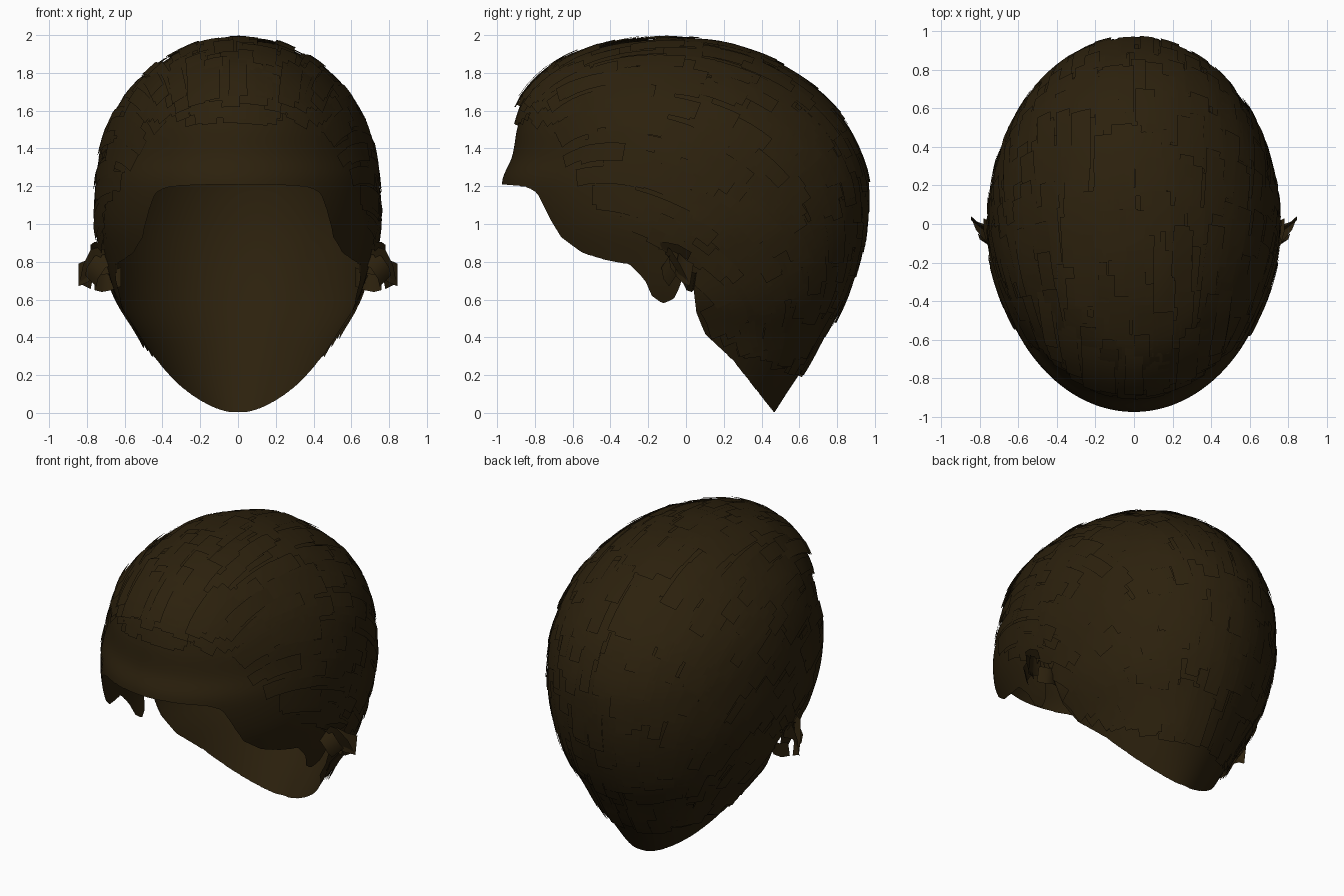
import bpy, bmesh, math, random
from mathutils import Vector
from mathutils.bvhtree import BVHTree

if "Cube" in bpy.data.objects:
    bpy.data.objects.remove(bpy.data.objects["Cube"])

random.seed(4)
brown = bpy.data.materials.new("dark brown hair")
brown.diffuse_color = (0.025, 0.015, 0.004, 1)
brown.use_nodes = True
brown.node_tree.nodes["Principled BSDF"].inputs["Base Color"].default_value = brown.diffuse_color

# Head slices from crown to nape: height, front y, back y, half width
SLICES = [(1.98, -.12, -.12, 0), (1.96, -.33, .14, .17), (1.92, -.5, .30, .28),
          (1.84, -.69, .49, .42), (1.685, -.83, .70, .575), (1.52, -.89, .84, .67),
          (1.36, -.92, .915, .715), (1.21, -.975, .95, .735), (1.0, -.94, .945, .74),
          (.8, -.86, .905, .70), (.6, -.76, .83, .64), (.42, -.66, .73, .53),
          (.28, -.6, .65, .46), (.13, -.5, .55, .38), (.005, -.47, .47, .3)]
# Lower rim and hairline, as (y, z)
RIM = [(-1, 1.215), (-.85, 1.2), (-.79, 1.17), (-.72, 1.03), (-.66, .93), (-.55, .85),
       (-.42, .81), (-.3, .79), (-.22, .71), (-.18, .62), (-.12, .58), (-.06, .61),
       (-.03, .68), (0, .82), (.03, .8), (.04, .57), (.1, .42), (.25, .28), (.47, 0), (1, 0)]
HAIRLINE = [(-1, 1.52), (-.88, 1.5), (-.7, 1.38), (-.45, 1.1), (-.3, .98), (0, .84),
            (.04, .6), (.12, .46), (.3, .32), (.55, .2), (1, .2)]


def lerp_table(table, y):
    for (a, za), (b, zb) in zip(table, table[1:]):
        if y <= b:
            return za + (zb - za) * max(0, (y - a) / (b - a))
    return table[-1][1]


def slice_at(s):
    """Smooth interpolation through the slices."""
    n = len(SLICES) - 1
    i = min(int(s), n - 1)
    t = s - i
    p0, p1, p2, p3 = (SLICES[min(max(k, 0), n)] for k in (i - 1, i, i + 1, i + 2))
    return [.5 * (2 * b + (c - a) * t + (2 * a - 5 * b + 4 * c - d) * t * t
                  + (3 * b - a - 3 * c + d) * t ** 3) for a, b, c, d in zip(p0, p1, p2, p3)]


def head_point(s, ang):
    z, f, b, w = slice_at(s)
    return Vector((math.sin(ang) * w, (f + b) / 2 + math.cos(ang) * (b - f) / 2, z))


def finish(bm, name):
    me = bpy.data.meshes.new(name)
    bm.to_mesh(me)
    bm.free()
    me.materials.append(brown)
    ob = bpy.data.objects.new(name, me)
    bpy.context.collection.objects.link(ob)
    for p in me.polygons:
        p.use_smooth = True
    return ob


# Scalp cap: open shell trimmed along the rim
COLS, ROWS = 256, 44
cap = bmesh.new()
pole = cap.verts.new(head_point(0, 0))
columns = []
for c in range(COLS):
    ang = 2 * math.pi * c / COLS
    s = 6.0
    while s < 14:
        p = head_point(s, ang)
        if p.z < lerp_table(RIM, p.y):
            break
        s += .02
    s = min(s, 14)
    columns.append([cap.verts.new(head_point(s * r / ROWS, ang)) for r in range(1, ROWS + 1)])
for c in range(COLS):
    a, b = columns[c], columns[(c + 1) % COLS]
    cap.faces.new((pole, a[0], b[0]))
    for r in range(ROWS - 1):
        cap.faces.new((a[r], a[r + 1], b[r + 1], b[r]))
bmesh.ops.recalc_face_normals(cap, faces=cap.faces[:])
tree = BVHTree.FromBMesh(cap)
finish(cap, "scalp_cap")


def flow(n):
    """Combing direction: over the crown, back and down along the sides."""
    d = n.cross(Vector((1, 0, 0))) + abs(n.x) ** 1.5 * Vector((0, .9, -.5))
    return (d - n * d.dot(n)).normalized()


# Hair locks: thin curved strips laid over the cap along the combing direction
locks = bmesh.new()


def add_lock(start, width, length, base, lift):
    p, steps, rows = start, 5, []
    for k in range(steps + 1):
        q, n, _, dist = tree.find_nearest(p)
        if n.dot(q - Vector((0, 0, 1))) < 0:
            n = -n
        if dist > .03 or q.z < lerp_table(HAIRLINE, q.y):
            break
        d = flow(n)
        side = n.cross(d) * width / 2
        row = []
        for sgn in (-1, 0, 1):
            e, en, _, _ = tree.find_nearest(q + side * sgn)
            if en.dot(n) < 0:
                en = -en
            row.append(e + en * (base + lift * k / steps))
        rows.append(row)
        p = q + d * length / steps
    if len(rows) < 3:
        return
    vs = [[locks.verts.new(v) for v in row] for row in rows]
    for a, b in zip(vs, vs[1:]):
        for i in (0, 1):
            locks.faces.new((a[i], a[i + 1], b[i + 1], b[i]))


for _ in range(1500):
    # even scatter over the head: random direction cast out from the middle
    v = Vector((random.gauss(0, 1), random.gauss(0, 1), random.gauss(0, 1))).normalized()
    hit, nrm, _, _ = tree.ray_cast(Vector((0, 0, 1.05)), v)
    if hit and hit.z > lerp_table(HAIRLINE, hit.y):
        add_lock(hit, random.uniform(.07, .11), random.uniform(.2, .36),
                 random.uniform(.004, .016), random.uniform(.003, .014))
# Fringe: rows along the front hairline, loose ends standing off the forehead
for k in range(-14, 15):
    a = math.pi + k * .055
    add_lock(head_point(5.1 - random.uniform(0, .5), a), .08, .3, .022, -.012)
    add_lock(head_point(4.6 - random.uniform(0, .6), a * 1.0), .09, .32,
             random.uniform(.03, .05), -.03)
finish(locks, "hair_locks")

# Ear tufts: crumpled short strips sticking out around each ear opening
# (each: path points, then half-width vector)
TUFT = [((.64, -.02, .80), (.74, -.05, .79), (.80, -.01, .75), (.845, .03, .73), (0, .01, .06)),
        ((.68, -.12, .87), (.75, -.09, .85), (.79, -.04, .77), (.81, .01, .67), (.03, .01, .015)),
        ((.66, -.08, .82), (.73, -.11, .80), (.77, -.10, .74), (.78, -.07, .70), (.03, .02, .03)),
        ((.62, .02, .72), (.67, .05, .70), (.72, .04, .69), (.76, .01, .70), (0, .01, .05)),
        ((.70, -.16, .88), (.74, -.12, .885), (.76, -.05, .87), (.76, .02, .83), (.02, .01, .02))]
for sgn, name in ((1, "ear_tuft_right"), (-1, "ear_tuft_left")):
    tuft = bmesh.new()
    for path in TUFT:
        pts = [Vector((x * sgn, y, z)) for x, y, z in path]
        w = pts.pop()
        prev = None
        for p in pts:
            cur = (tuft.verts.new(p - w), tuft.verts.new(p + w))
            if prev:
                tuft.faces.new((prev[0], prev[1], cur[1], cur[0]))
            prev = cur
    finish(tuft, name)
